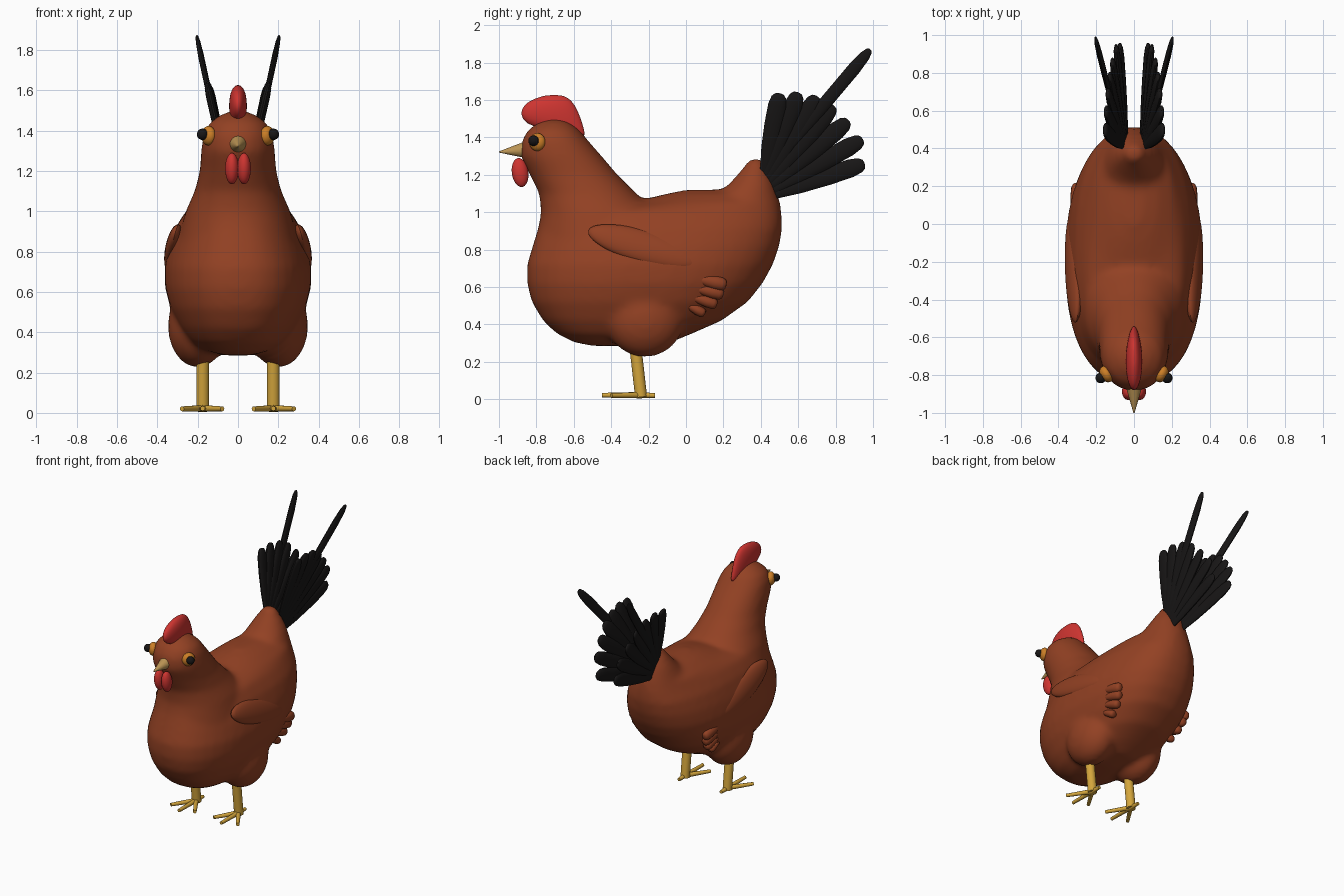
import bpy, bmesh, math
from mathutils import Matrix, Vector, Euler

if "Cube" in bpy.data.objects:
    bpy.data.objects.remove(bpy.data.objects["Cube"])


def material(name, rgb):
    m = bpy.data.materials.new(name)
    m.diffuse_color = (*rgb, 1)
    m.use_nodes = True
    m.node_tree.nodes["Principled BSDF"].inputs["Base Color"].default_value = m.diffuse_color
    return m


BROWN = material("brown_plumage", (0.29, 0.053, 0.017))
RED = material("red_skin", (0.62, 0.035, 0.03))
BLACK = material("black", (0.009, 0.008, 0.008))
GOLD = material("gold_legs", (0.66, 0.38, 0.045))
HORN = material("horn", (0.5, 0.3, 0.09))
ORANGE = material("orange", (0.6, 0.21, 0.02))


def loft(bm, sections, mat=Matrix(), power=2.0, n=20):
    """Rings stacked on local z; section = (z, y_min, y_max, half_width)."""
    rings = []
    for z, y0, y1, w in sections:
        ring = []
        for i in range(n):
            c, s = math.cos(2 * math.pi * i / n), math.sin(2 * math.pi * i / n)
            x = w * math.copysign(abs(c) ** (2 / power), c)
            y = (y0 + y1) / 2 + (y1 - y0) / 2 * math.copysign(abs(s) ** (2 / power), s)
            ring.append(bm.verts.new(mat @ Vector((x, y, z))))
        rings.append(ring)
    for a, b in zip(rings, rings[1:]):
        for i in range(n):
            j = (i + 1) % n
            bm.faces.new((a[i], a[j], b[j], b[i]))
    bm.faces.new(rings[0][::-1])
    bm.faces.new(rings[-1])


def aim(a, b):
    """Frame at a with z towards b and x kept close to world x."""
    z = (Vector(b) - Vector(a)).normalized()
    side = Vector((1, 0, 0))
    x = (side - z * side.dot(z)).normalized()
    y = z.cross(x)
    return Matrix.Translation(a) @ Matrix((x, y, z)).transposed().to_4x4()


def rod(bm, a, b, r0, r1, n=16):
    length = (Vector(b) - Vector(a)).length
    loft(bm, [(0, -r0, r0, r0), (length, -r1, r1, r1)], aim(a, b), n=n)


def feather(bm, a, b, w, t):
    length = (Vector(b) - Vector(a)).length
    profile = [(0, .5), (.3, .85), (.6, 1), (.85, 1), (.95, .8), (.99, .5), (1, .2)]
    loft(bm, [(length * f, -w * k, w * k, t * k) for f, k in profile], aim(a, b), n=14)


def ball(bm, center, radii, rot=(0, 0, 0)):
    m = Matrix.Translation(center) @ Euler([math.radians(v) for v in rot]).to_matrix().to_4x4()
    bmesh.ops.create_uvsphere(bm, u_segments=28, v_segments=18, radius=1,
                              matrix=m @ Matrix.Diagonal((*radii, 1)))


def finish(name, bm, mat, mirror=False, angle=40):
    bmesh.ops.recalc_face_normals(bm, faces=bm.faces)
    me = bpy.data.meshes.new(name)
    bm.to_mesh(me)
    bm.free()
    me.materials.append(mat)
    me.shade_smooth()
    me.set_sharp_from_angle(angle=math.radians(angle))
    ob = bpy.data.objects.new(name, me)
    bpy.context.collection.objects.link(ob)
    if mirror:
        ob.modifiers.new("mirror", "MIRROR")
    return ob


# Body: torso, neck and head, rump and thighs fused into one skin
bm = bmesh.new()
loft(bm, [(.285, -.5, -.25, .06), (.305, -.6, -.08, .16), (.35, -.69, .03, .23),
          (.42, -.765, .19, .285), (.52, -.825, .33, .335), (.62, -.85, .41, .362),
          (.72, -.85, .465, .365), (.82, -.82, .50, .345), (.92, -.79, .515, .31),
          (1.0, -.775, .512, .26), (1.05, -.3, .495, .205), (1.095, -.12, .42, .13),
          (1.12, 0, .32, .05)], power=2.35, n=40)
loft(bm, [(.85, -.80, -.05, .30), (1.0, -.775, -.15, .26), (1.1, -.785, -.265, .215),
          (1.2, -.835, -.365, .19), (1.3, -.885, -.45, .183), (1.38, -.88, -.52, .172),
          (1.44, -.845, -.57, .142), (1.48, -.79, -.62, .085), (1.5, -.74, -.67, .03)],
     power=2.1, n=40)
loft(bm, [(.9, .05, .515, .24), (1.05, .1, .505, .17), (1.15, .23, .475, .125),
          (1.22, .29, .445, .085), (1.285, .34, .41, .04)], n=40)
for s in (1, -1):
    ball(bm, (s * .2, -.22, .43), (.148, .21, .205))
body = finish("body", bm, BROWN)
rm = body.modifiers.new("fuse", "REMESH")
rm.mode = "VOXEL"
rm.voxel_size = 0.018
rm.use_smooth_shade = True
sm = body.modifiers.new("soften", "SMOOTH")
sm.factor = 0.5
sm.iterations = 14

# Comb
bm = bmesh.new()
loft(bm, [(1.40, -.60, -.535, .015), (1.45, -.82, -.545, .038), (1.50, -.885, -.56, .045),
          (1.55, -.885, -.58, .045), (1.59, -.85, -.605, .037), (1.615, -.79, -.635, .024),
          (1.627, -.74, -.67, .008)])
comb = finish("comb", bm, RED, angle=180)
comb.modifiers.new("round", "SUBSURF").levels = 1

# Wattles
bm = bmesh.new()
ball(bm, (.03, -.887, 1.212), (.034, .044, .078), (8, 0, 0))
finish("wattles", bm, RED, mirror=True)

# Beak
bm = bmesh.new()
rod(bm, (0, -.84, 1.335), (0, -1.0, 1.322), .05, .003, 24)
finish("beak", bm, HORN)

# Eyes and pupils
bm = bmesh.new()
ball(bm, (.146, -.795, 1.375), (.033, .046, .048), (0, 0, -30))
finish("eyes", bm, ORANGE, mirror=True)
bm = bmesh.new()
ball(bm, (.176, -.815, 1.382), (.028, .028, .028))
finish("pupils", bm, BLACK, mirror=True)

# Wings with stubby tip feathers
bm = bmesh.new()
ball(bm, (.318, -.225, .815), (.042, .31, .09), (-17, -16, 3))
finish("wings", bm, BROWN, mirror=True)
bm = bmesh.new()
for a, b, w in [((.315, .06, .645), (.30, .215, .61), .036),
                ((.305, .05, .595), (.288, .20, .56), .034),
                ((.292, .03, .55), (.275, .165, .505), .031),
                ((.275, .0, .51), (.262, .10, .455), .027)]:
    feather(bm, a, b, w, .03)
finish("wing_tip_feathers", bm, BROWN, mirror=True)

# Tail: a fan of feathers each side plus one long sickle feather
bm = bmesh.new()
tips = [(.155, .50, 1.635), (.15, .60, 1.64), (.14, .70, 1.62), (.13, .79, 1.57),
        (.115, .87, 1.49), (.095, .945, 1.39), (.075, .955, 1.26)]
for i, tip in enumerate(tips):
    f = i / (len(tips) - 1)
    feather(bm, (.06 - .02 * f, .42 + .03 * f, 1.22 - .13 * f), tip, .05, .019)
feather(bm, (.06, .42, 1.2), (.205, .985, 1.87), .036, .014)
finish("tail_feathers", bm, BLACK, mirror=True)

# Legs and toes
bm = bmesh.new()
rod(bm, (.175, -.275, .32), (.175, -.24, .012), .032, .032, 20)
for tip in [(.175, -.45, .022), (.278, -.40, .02), (.078, -.40, .02), (.175, -.165, .02)]:
    rod(bm, (.175, -.245, .022), tip, .017, .012, 12)
finish("legs", bm, GOLD, mirror=True)
